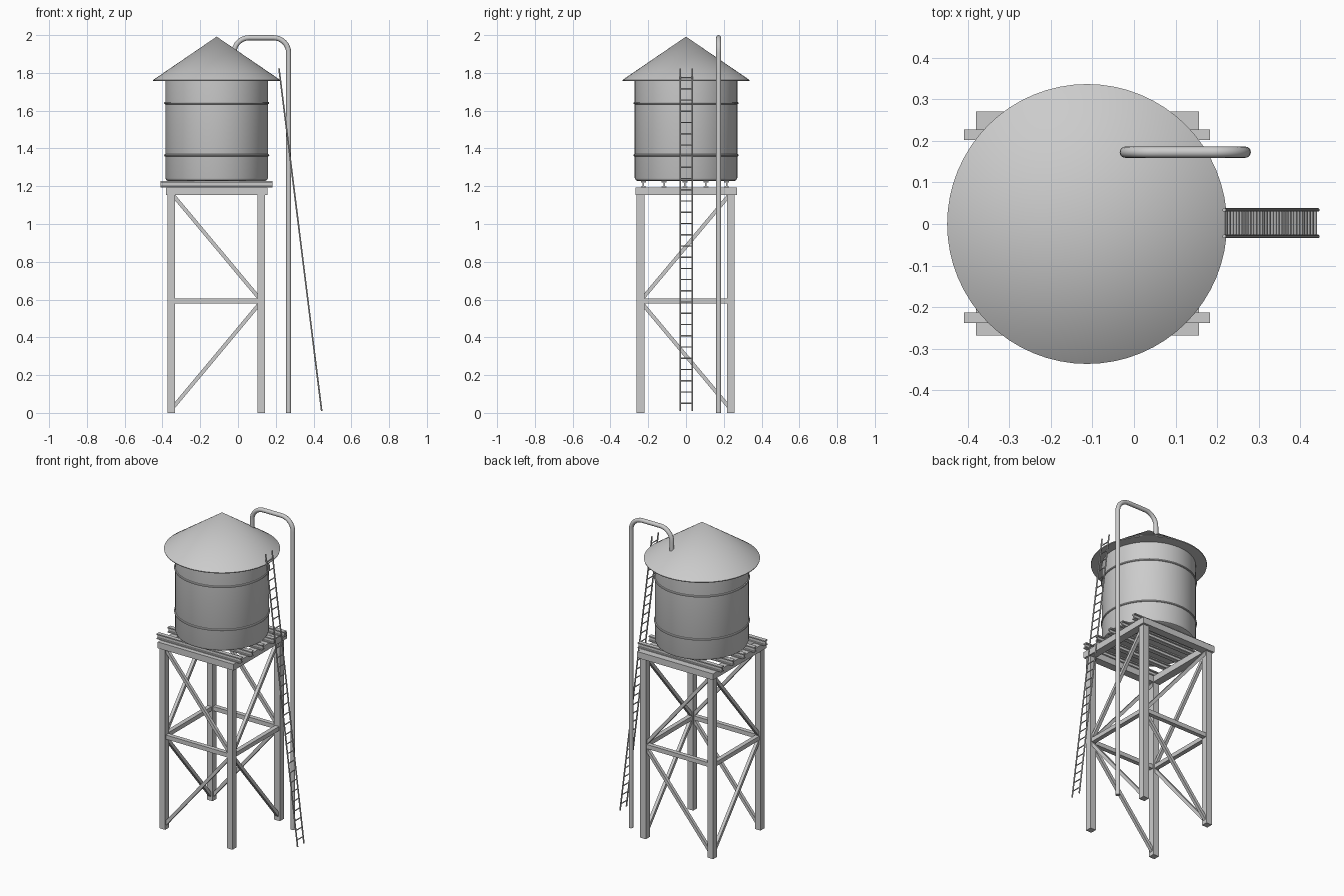
import bpy, bmesh, math
from mathutils import Vector

if "Cube" in bpy.data.objects:
    bpy.data.objects.remove(bpy.data.objects["Cube"])

CX = -0.113  # tower axis
mat = bpy.data.materials.new("light grey")
mat.diffuse_color = (0.6, 0.6, 0.6, 1)
mat.use_nodes = True
mat.node_tree.nodes["Principled BSDF"].inputs["Base Color"].default_value = mat.diffuse_color


def add(name, bm, smooth=False):
    bmesh.ops.recalc_face_normals(bm, faces=bm.faces)
    me = bpy.data.meshes.new(name)
    bm.to_mesh(me)
    bm.free()
    ob = bpy.data.objects.new(name, me)
    bpy.context.collection.objects.link(ob)
    me.materials.append(mat)
    if smooth:
        bpy.ops.object.select_all(action='DESELECT')
        ob.select_set(True)
        bpy.context.view_layer.objects.active = ob
        bpy.ops.object.shade_smooth_by_angle(angle=math.radians(35))
    return ob


def box(name, lo, hi):
    bm = bmesh.new()
    bmesh.ops.create_cube(bm, size=1)
    for v in bm.verts:
        v.co = [(a + b) / 2 + c * (b - a) for a, b, c in zip(lo, hi, v.co)]
    return add(name, bm)


def bar(bm, a, b, w, sides=4):
    # square or round bar between two points
    a, b = Vector(a), Vector(b)
    d = (b - a).normalized()
    ref = Vector((0, 0, 1)) if abs(d.z) < 0.999 else Vector((1, 0, 0))
    u = d.cross(ref).normalized()
    v = d.cross(u)
    r = w / 2 / math.cos(math.pi / 4) if sides == 4 else w / 2
    rings = []
    for p in (a, b):
        ring = []
        for i in range(sides):
            t = 2 * math.pi * (i + 0.5) / sides
            ring.append(bm.verts.new(p + u * r * math.cos(t) + v * r * math.sin(t)))
        rings.append(ring)
    for i in range(sides):
        j = (i + 1) % sides
        bm.faces.new((rings[0][i], rings[0][j], rings[1][j], rings[1][i]))
    bm.faces.new(rings[0][::-1])
    bm.faces.new(rings[1])


def lathe(name, profile, closed=False, steps=64):
    bm = bmesh.new()
    vs = [bm.verts.new((r, 0, z)) for r, z in profile]
    es = [bm.edges.new(p) for p in zip(vs, vs[1:])]
    if closed:
        es.append(bm.edges.new((vs[-1], vs[0])))
    bmesh.ops.spin(bm, geom=vs + es, cent=(0, 0, 0), axis=(0, 0, 1),
                   angle=2 * math.pi, steps=steps)
    bmesh.ops.remove_doubles(bm, verts=bm.verts, dist=1e-5)
    ob = add(name, bm, True)
    ob.location.x = CX
    return ob


# tank, roof and hoops
lathe("tank", [(0, 1.228), (0.258, 1.228), (0.267, 1.233), (0.272, 1.245),
               (0.272, 1.765), (0, 1.765)])
lathe("roof", [(0, 1.757), (0.336, 1.757), (0.337, 1.762), (0, 1.992)])
for n, z in (("lower_hoop", 1.364), ("upper_hoop", 1.64)):
    lathe(n, [(0.272 + 0.0065 * math.cos(t * math.pi / 4),
               z + 0.0065 * math.sin(t * math.pi / 4)) for t in range(8)], True)

# legs
LX, LY = (-0.353, 0.124), (-0.241, 0.238)
for x in LX:
    for y in LY:
        box("leg", (x - 0.02, y - 0.02, 0), (x + 0.02, y + 0.02, 1.156))

# top frame
x0, x1, y0, y1, w = -0.381, 0.156, -0.268, 0.271, 0.05
box("front_frame_beam", (x0, y0, 1.153), (x1, y0 + w, 1.193))
box("back_frame_beam", (x0, y1 - w, 1.153), (x1, y1, 1.193))
box("left_frame_beam", (x0, y0 + w, 1.153), (x0 + w, y1 - w, 1.193))
box("right_frame_beam", (x1 - w, y0 + w, 1.153), (x1, y1 - w, 1.193))

# I-section joists carrying the tank
for i in range(5):
    y = -0.226 + 0.1103 * i
    half = [(0.013, 1.193), (0.013, 1.199), (0.004, 1.200),
            (0.004, 1.219), (0.013, 1.220), (0.013, 1.227)]
    prof = half + [(-a, z) for a, z in reversed(half)]
    bm = bmesh.new()
    f = bm.faces.new([bm.verts.new((-0.409, y + a, z)) for a, z in prof])
    ext = bmesh.ops.extrude_face_region(bm, geom=[f], use_keep_orig=True)
    for v in ext["geom"]:
        if isinstance(v, bmesh.types.BMVert):
            v.co.x = 0.183
    add("joist", bm)

# middle rails and diagonal braces on all four sides
for y in LY:
    box("cross_rail", (LX[0], y - 0.014, 0.578), (LX[1], y + 0.014, 0.605))
    bm = bmesh.new()
    bar(bm, (LX[0] + 0.01, y, 1.152), (LX[1] - 0.01, y, 0.605), 0.02)
    bar(bm, (LX[0] + 0.01, y, 0.03), (LX[1] - 0.01, y, 0.578), 0.02)
    add("cross_brace", bm)
for x in LX:
    box("side_rail", (x - 0.014, LY[0], 0.578), (x + 0.014, LY[1], 0.605))
    bm = bmesh.new()
    bar(bm, (x, LY[1] - 0.01, 1.152), (x, LY[0] + 0.01, 0.605), 0.02)
    bar(bm, (x, LY[1] - 0.01, 0.03), (x, LY[0] + 0.01, 0.578), 0.02)
    add("side_brace", bm)

# fill pipe: swept tube with two bends
PX0, PX1, PY, R, TOP, PR = -0.021, 0.268, 0.173, 0.08, 1.986, 0.0135
path = [(PX1, 0)]
path += [(PX1 - R + R * math.cos(t * math.pi / 16), TOP - R + R * math.sin(t * math.pi / 16))
         for t in range(9)]
path += [(PX0 + R - R * math.sin(t * math.pi / 16), TOP - R + R * math.cos(t * math.pi / 16))
         for t in range(9)]
path.append((PX0, 1.84))
bm = bmesh.new()
rings = []
for i, (px, pz) in enumerate(path):
    a, b = path[max(i - 1, 0)], path[min(i + 1, len(path) - 1)]
    d = Vector((b[0] - a[0], 0, b[1] - a[1])).normalized()
    u = Vector((d.z, 0, -d.x))
    ring = []
    for k in range(16):
        t = 2 * math.pi * k / 16
        ring.append(bm.verts.new(Vector((px, PY, pz)) + u * PR * math.cos(t)
                                 + Vector((0, PR * math.sin(t), 0))))
    rings.append(ring)
for r0, r1 in zip(rings, rings[1:]):
    for k in range(16):
        j = (k + 1) % 16
        bm.faces.new((r0[k], r0[j], r1[j], r1[k]))
bm.faces.new(rings[0])
bm.faces.new(rings[-1])
add("fill_pipe", bm, True)

# leaning ladder
foot, head = Vector((0.443, 0.002, 0.01)), Vector((0.217, 0.002, 1.823))
bm = bmesh.new()
for s in (-0.032, 0.032):
    off = Vector((0, s, 0))
    bar(bm, foot + off, head + off, 0.009, 8)
add("ladder_rails", bm, True)
bm = bmesh.new()
for i in range(30):
    p = foot.lerp(head, (i + 0.7) / 30.5)
    bar(bm, p - Vector((0, 0.032, 0)), p + Vector((0, 0.032, 0)), 0.007, 8)
add("ladder_rungs", bm, True)
